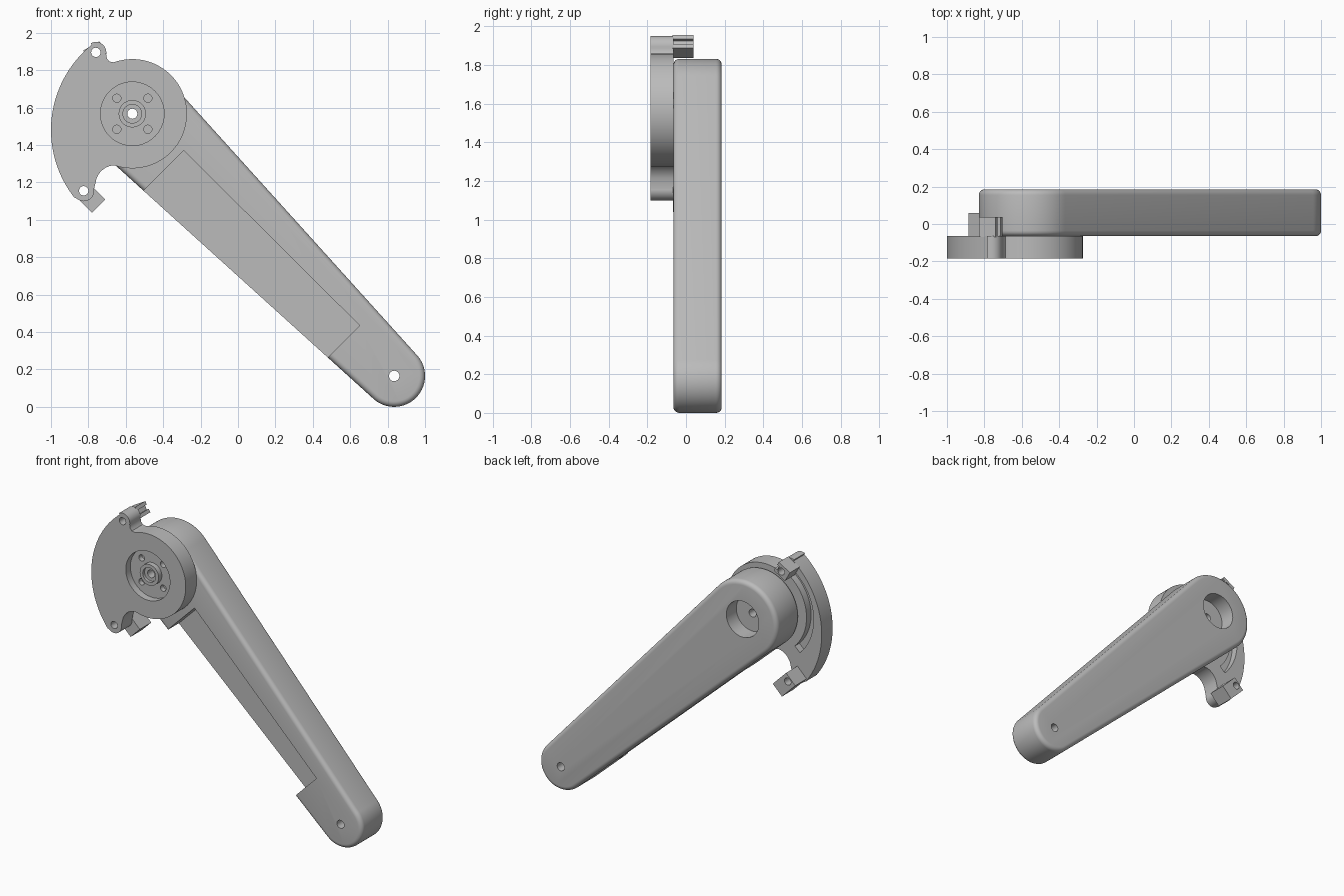
import bpy, bmesh
from math import sin, cos, radians, asin, degrees, hypot

if "Cube" in bpy.data.objects:
    bpy.data.objects.remove(bpy.data.objects["Cube"], do_unlink=True)

grey = bpy.data.materials.new("plain grey")
grey.use_nodes = True
COLOUR = (0.5, 0.5, 0.5, 1)
grey.diffuse_color = COLOUR
grey.node_tree.nodes["Principled BSDF"].inputs["Base Color"].default_value = COLOUR

HUB, PIN = (-0.565, 1.567), (0.835, 0.165)
TOP_LUG, LOW_LUG = (-0.76, 1.895), (-0.825, 1.155)
FRONT, MID, BACK = -0.185, -0.065, 0.185


def arc(c, r, a0, a1, n):
    """Points on an arc in the front plane."""
    angles = [radians(a0 + (a1 - a0) * i / n) for i in range(n + 1)]
    return [(c[0] + r * cos(a), c[1] + r * sin(a)) for a in angles]


def circle(c, r, n=40):
    return arc(c, r, 0, 360, n)[:-1]


def box(c, w, h, turn):
    """Corners of a turned rectangle."""
    t = radians(turn)
    return [(c[0] + u * w / 2 * cos(t) - v * h / 2 * sin(t),
             c[1] + u * w / 2 * sin(t) + v * h / 2 * cos(t))
            for u, v in ((-1, -1), (1, -1), (1, 1), (-1, 1))]


def prism(name, pts, y0, y1, round_edge=0):
    """Extrude a front outline from y0 to y1, rounding its rims if asked."""
    bm = bmesh.new()
    face = bm.faces.new([bm.verts.new((x, y0, z)) for x, z in pts])
    out = bmesh.ops.extrude_face_region(bm, geom=[face])
    for v in out["geom"]:
        if isinstance(v, bmesh.types.BMVert):
            v.co.y = y1
    bmesh.ops.recalc_face_normals(bm, faces=bm.faces)
    if round_edge:
        rims = [e for e in bm.edges if abs(e.verts[0].co.y - e.verts[1].co.y) < 1e-5]
        bmesh.ops.bevel(bm, geom=rims, offset=round_edge, segments=5,
                        profile=0.5, affect='EDGES')
    mesh = bpy.data.meshes.new(name)
    bm.to_mesh(mesh)
    bm.free()
    mesh.materials.append(grey)
    ob = bpy.data.objects.new(name, mesh)
    bpy.context.collection.objects.link(ob)
    return ob


def cut(ob, pts, y0, y1):
    """Cut a prism out of a part."""
    cutter = prism("cutter", pts, y0, y1)
    cutter.hide_render = True
    mod = ob.modifiers.new("cut", 'BOOLEAN')
    mod.operation, mod.solver, mod.object = 'DIFFERENCE', 'EXACT', cutter
    bpy.context.view_layer.objects.active = ob
    bpy.ops.object.modifier_apply(modifier=mod.name)
    bpy.data.objects.remove(cutter, do_unlink=True)


def smooth(ob):
    bpy.ops.object.select_all(action='DESELECT')
    ob.select_set(True)
    bpy.context.view_layer.objects.active = ob
    bpy.ops.object.shade_smooth_by_angle(angle=radians(32))


# Tapered arm with rounded ends
R_HUB, R_PIN = 0.265, 0.165
lean = degrees(asin((R_HUB - R_PIN) / hypot(PIN[0] - HUB[0], PIN[1] - HUB[1])))
upper, lower = 45 - lean, 225 + lean
arm = prism("arm", arc(HUB, R_HUB, upper, lower, 48)
            + arc(PIN, R_PIN, lower, 360 + upper, 40), MID, BACK, 0.03)
# Open pocket along the lower front side
a, b, out = (-0.29, 1.37), (0.65, 0.435), 0.45
cut(arm, [a, b, (b[0] - out, b[1] - out), (a[0] - out, a[1] - out)], -0.3, 0.07)
# Back bore and through holes
cut(arm, circle(HUB, 0.125), 0.075, 0.3)
cut(arm, circle(HUB, 0.027, 24), -0.3, 0.3)
cut(arm, circle(PIN, 0.028, 24), -0.3, 0.3)

# Front disc with a curved sector and two lugs
outline = (arc(HUB, 0.292, 252, 466, 64)
           + [(-0.668, 1.842), (-0.688, 1.846), (-0.701, 1.862)]
           + arc(TOP_LUG, 0.056, -10, 118, 12)
           + arc((-0.415, 1.48), 0.585, 129, 218, 40)
           + arc(LOW_LUG, 0.056, 230, 370, 14)
           + arc((-0.655, 1.185), 0.107, 170, 100, 12))
disc = prism("sector_disc", outline, FRONT, MID)
cut(disc, circle(HUB, 0.17, 56), -0.3, FRONT + 0.05)
cut(disc, circle(HUB, 0.027, 24), -0.3, 0)
for sx in (-1, 1):
    for sz in (-1, 1):
        cut(disc, circle((HUB[0] + sx * 0.083, HUB[1] + sz * 0.083), 0.022, 20),
            -0.3, FRONT + 0.085)
# Curved track on the back of the sector
cut(disc, arc(HUB, 0.372, 128, 224, 32) + arc(HUB, 0.318, 224, 128, 32),
    MID - 0.05, 0.02)
for lug in (TOP_LUG, LOW_LUG):
    cut(disc, circle(lug, 0.025, 24), -0.3, 0)

# Raised collar in the disc recess
collar = prism("hub_collar", circle(HUB, 0.073), FRONT + 0.015, FRONT + 0.055)
cut(collar, circle(HUB, 0.05, 32), -0.3, FRONT + 0.035)
cut(collar, circle(HUB, 0.027, 24), -0.3, 0)

# Stop blocks behind the lugs
top_stop = prism("upper_stop", box((-0.765, 1.896), 0.1, 0.078, 30), MID - 0.005, 0.038)
cut(top_stop, box((-0.722, 1.921), 0.034, 0.03, 30), -0.3, 0.3)
cut(top_stop, circle(TOP_LUG, 0.025, 24), -0.3, 0.3)
low_stop = prism("lower_stop", box((-0.797, 1.125), 0.1, 0.145, 45), MID - 0.001, 0.06)
cut(low_stop, circle(LOW_LUG, 0.025, 24), -0.3, 0.3)

for part in (arm, disc, collar, top_stop, low_stop):
    smooth(part)
